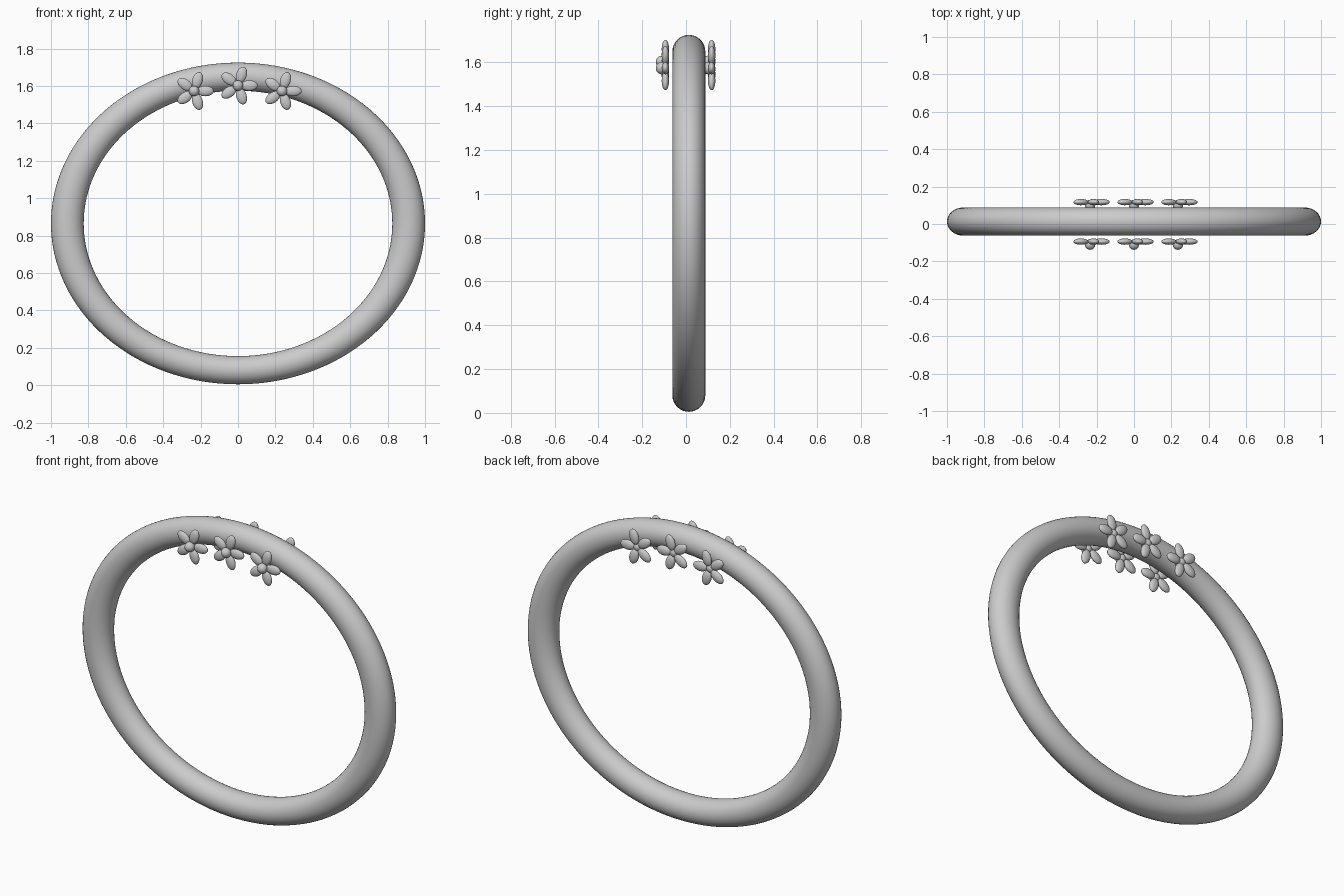
import bpy, math

if "Cube" in bpy.data.objects:
    bpy.data.objects.remove(bpy.data.objects["Cube"])

# Oval band: a torus standing upright, squashed in height
bpy.ops.mesh.primitive_torus_add(major_radius=0.9125, minor_radius=0.0875,
                                 major_segments=128, minor_segments=32,
                                 location=(0, 0.013, 0.865),
                                 rotation=(math.pi / 2, 0, 0))
band = bpy.context.object
band.name = "band"
band.scale = (1, 0.86, 0.86)
bpy.ops.object.shade_smooth()


def ellipsoid(name, loc, scale, tilt=0.0):
    bpy.ops.mesh.primitive_uv_sphere_add(segments=24, ring_count=16, radius=1,
                                         location=loc, rotation=(0, tilt, 0))
    ob = bpy.context.object
    ob.name = name
    ob.scale = scale
    bpy.ops.object.shade_smooth()
    return ob


def flower(name, x, y, z):
    # Five flat petals around a round centre on the -y side
    for i in range(5):
        a = math.radians(72 * i)
        ellipsoid(f"{name}_petal_{i + 1}",
                  (x + 0.06 * math.cos(a), y, z + 0.06 * math.sin(a)),
                  (0.045, 0.017, 0.028), -a)
    ellipsoid(f"{name}_centre", (x, y - 0.016, z), (0.028, 0.028, 0.028))


# Three flowers on the front, and the same three behind
for side, y in (("front", -0.094), ("back", 0.117)):
    for place, x, z in (("left", -0.235, 1.573), ("middle", 0.0, 1.602), ("right", 0.235, 1.573)):
        flower(f"{side}_{place}_flower", x, y, z)
